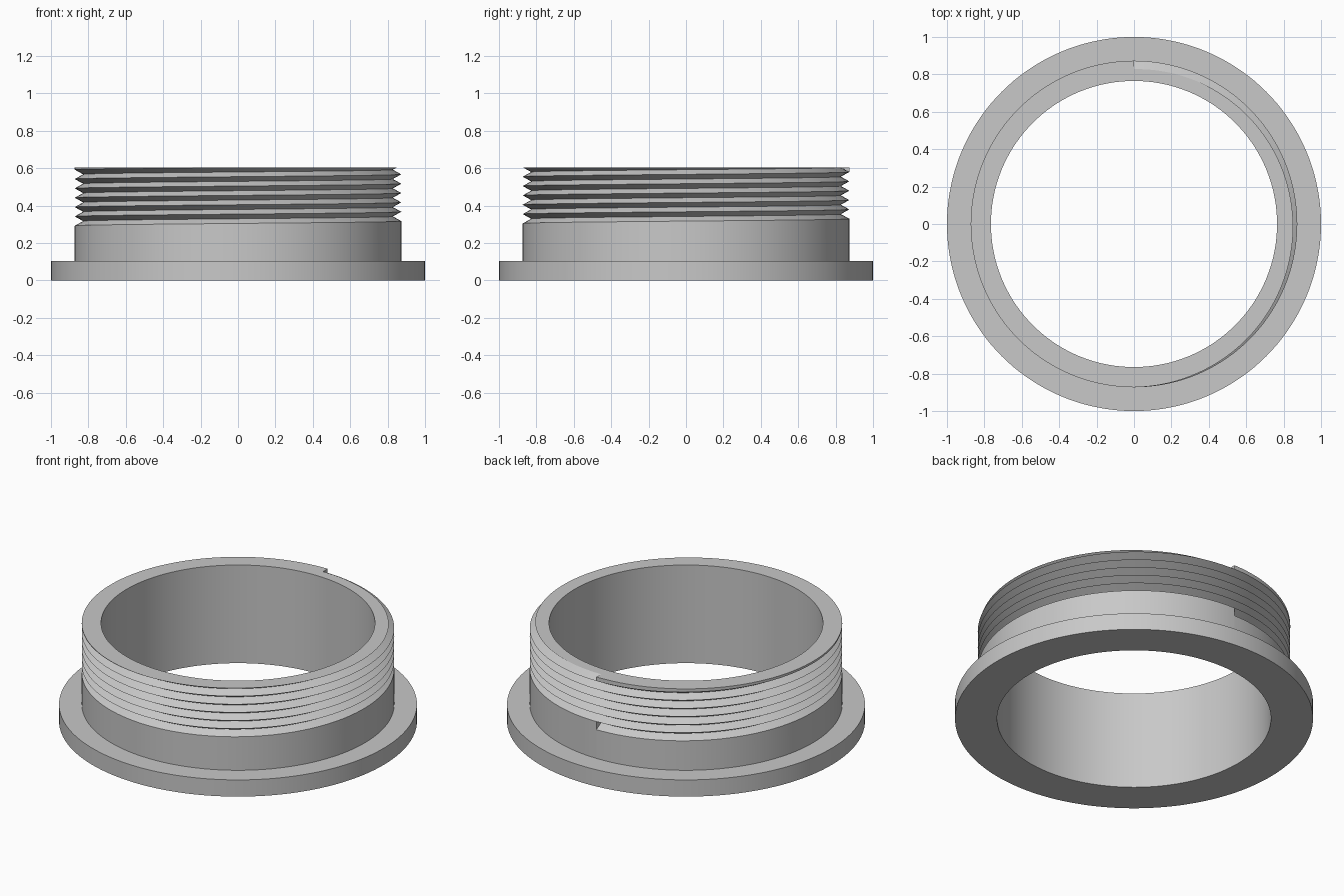
import bpy
import bmesh
import math

if "Cube" in bpy.data.objects:
    bpy.data.objects.remove(bpy.data.objects["Cube"], do_unlink=True)

SEGMENTS = 144
BORE, COLLAR, FLANGE = 0.765, 0.873, 1.0
FLANGE_TOP, TOP = 0.103, 0.605
PITCH, TURNS, START = 0.05, 6, 0.28
DEPTH = 0.045
ROOT = COLLAR - DEPTH

grey = bpy.data.materials.new("plain grey")
grey.use_nodes = True
grey.diffuse_color = (0.58, 0.58, 0.58, 1)
grey.node_tree.nodes["Principled BSDF"].inputs["Base Color"].default_value = grey.diffuse_color


def place(bm, t, point):
    """Add a (radius, height) point at turn fraction t, counted from the back."""
    a = t * math.tau
    return bm.verts.new((-point[0] * math.sin(a), point[0] * math.cos(a), point[1]))


def sweep(name, profile, caps=()):
    """Revolve a profile that may change with the turn fraction."""
    bm = bmesh.new()
    rings = []
    for i in range(SEGMENTS + 1):
        t = i / SEGMENTS
        rings.append([place(bm, t, p) for p in profile(t)])
    for a, b in zip(rings, rings[1:]):
        for j in range(len(a) - 1):
            bm.faces.new((a[j], b[j], b[j + 1], a[j + 1]))
    for cap in caps:
        bm.faces.new([place(bm, 0, p) for p in cap])
    bmesh.ops.remove_doubles(bm, verts=bm.verts[:], dist=1e-5)
    mesh = bpy.data.meshes.new(name)
    bm.to_mesh(mesh)
    bm.free()
    mesh.materials.append(grey)
    obj = bpy.data.objects.new(name, mesh)
    bpy.context.collection.objects.link(obj)
    bpy.ops.object.select_all(action='DESELECT')
    obj.select_set(True)
    bpy.context.view_layer.objects.active = obj
    bpy.ops.object.shade_smooth_by_angle(angle=math.radians(25))
    return obj


def flange_profile(t):
    return [(BORE, 0), (FLANGE, 0), (FLANGE, FLANGE_TOP), (COLLAR, FLANGE_TOP)]


def sleeve_profile(t):
    # Plain collar, then a V groove that climbs one pitch per turn
    points = [(COLLAR, FLANGE_TOP)]
    for k in range(TURNS):
        z = START + PITCH * (k + t)
        points += [(COLLAR, z), (ROOT, z + PITCH / 2)]
    # The last groove runs out through the flat rim
    z = START + PITCH * (TURNS + t)
    cut = max(0, z - TOP) / (PITCH / 2)
    rim = COLLAR - DEPTH * cut
    points += [(rim, min(z, TOP)), (rim, TOP), (BORE, TOP), (BORE, 0)]
    return points


# Walls closing the groove where it starts and where it ends
groove_start = [(COLLAR, START), (ROOT, START + PITCH / 2), (COLLAR, START + PITCH)]
groove_end = [(COLLAR, START + PITCH * TURNS), (COLLAR, TOP), (ROOT, TOP)]

sweep("flange", flange_profile)
sweep("threaded_sleeve", sleeve_profile, (groove_start, groove_end))
